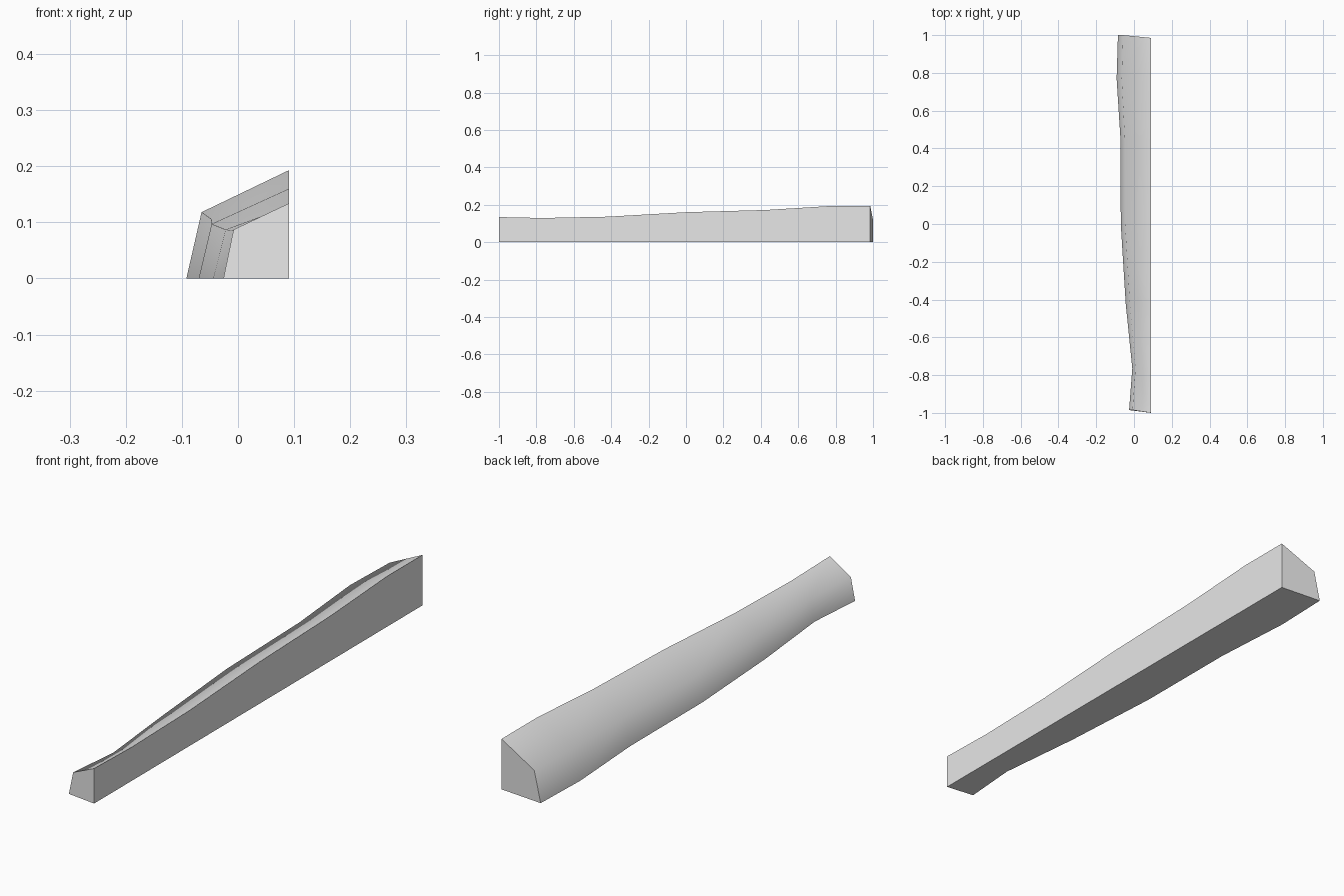
import bpy
import bmesh
import math

cube = bpy.data.objects.get("Cube")
if cube:
    bpy.data.objects.remove(cube, do_unlink=True)

# One plain grey for the whole rail
grey = bpy.data.materials.new("plain_grey")
grey.use_nodes = True
colour = (0.8, 0.8, 0.8, 1)
grey.diffuse_color = colour
grey.node_tree.nodes["Principled BSDF"].inputs["Base Color"].default_value = colour

FLAT_X = 0.091

# Stations: y at flat side, y at curved side, foot x, ridge x, ridge z, top z
stations = [
    (-1.0, -0.985, -0.026, -0.008, 0.087, 0.134),
    (-0.77, -0.765, -0.009, 0.008, 0.083, 0.129),
    (-0.42, -0.42, -0.044, -0.022, 0.087, 0.136),
    (0.0, 0.0, -0.07, -0.047, 0.097, 0.16),
    (0.43, 0.44, -0.071, -0.048, 0.106, 0.172),
    (0.77, 0.77, -0.092, -0.065, 0.118, 0.193),
    (0.985, 1.0, -0.085, -0.058, 0.118, 0.193),
]

# Loft the four-sided cross-section along the length
bm = bmesh.new()
rings = []
for y_flat, y_side, foot_x, ridge_x, ridge_z, top_z in stations:
    section = [(FLAT_X, y_flat, 0), (FLAT_X, y_flat, top_z),
               (ridge_x, y_side, ridge_z), (foot_x, y_side, 0)]
    rings.append([bm.verts.new(p) for p in section])
for a, b in zip(rings, rings[1:]):
    for i in range(4):
        j = (i + 1) % 4
        bm.faces.new((a[i], a[j], b[j], b[i]))
bm.faces.new(rings[0])
bm.faces.new(rings[-1])
bmesh.ops.recalc_face_normals(bm, faces=bm.faces)

mesh = bpy.data.meshes.new("tapered_rail")
bm.to_mesh(mesh)
bm.free()
mesh.materials.append(grey)
rail = bpy.data.objects.new("tapered_rail", mesh)
bpy.context.collection.objects.link(rail)

# Soft ridge, crisp ends and flat sides
bpy.ops.object.select_all(action="DESELECT")
rail.select_set(True)
bpy.context.view_layer.objects.active = rail
bpy.ops.object.shade_smooth_by_angle(angle=math.radians(60))
